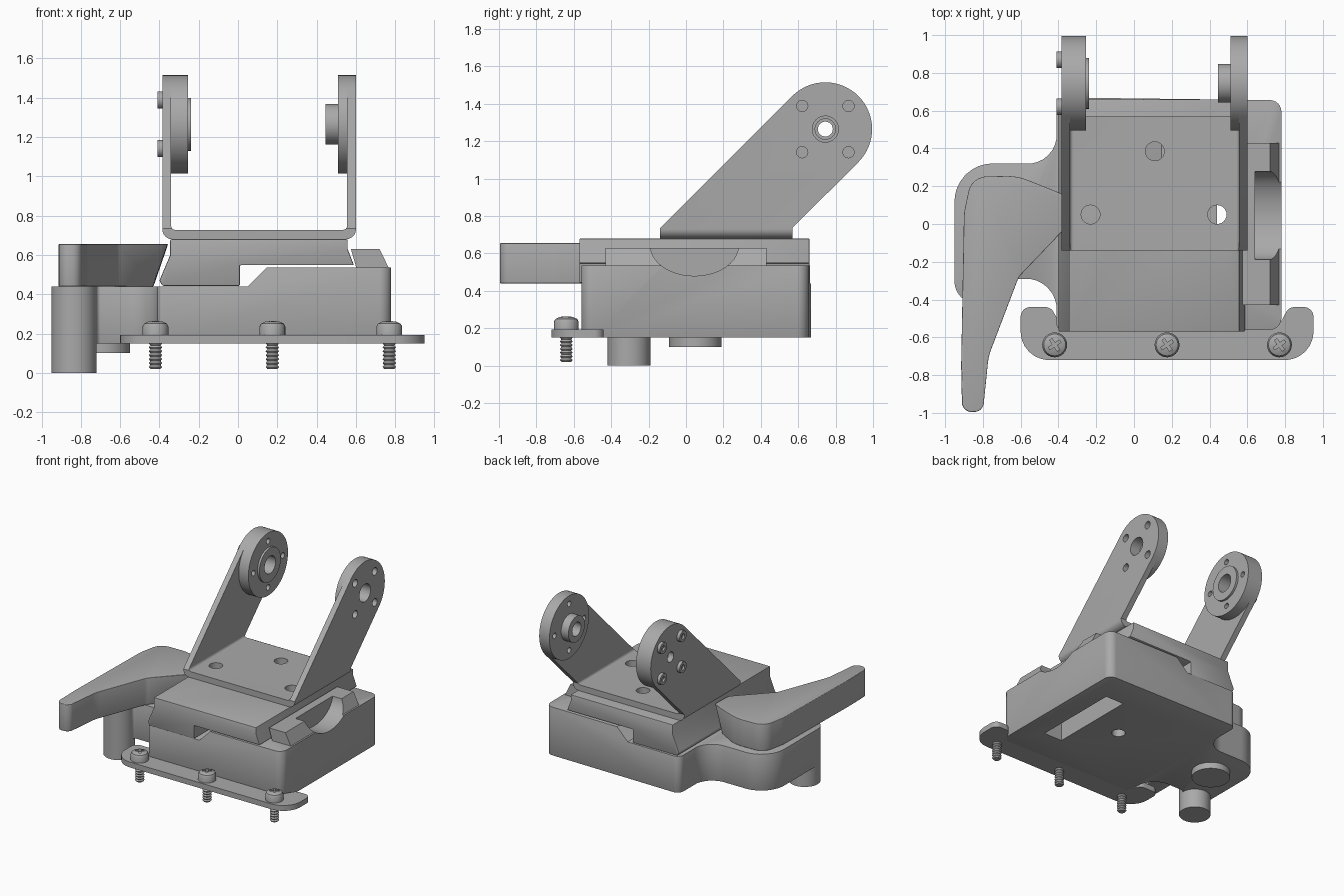
import bpy, bmesh, math
from mathutils import Vector

if "Cube" in bpy.data.objects:
    bpy.data.objects.remove(bpy.data.objects["Cube"])

metal = bpy.data.materials.new("grey metal")
metal.use_nodes = True
GREY = (0.4, 0.4, 0.4, 1)
metal.diffuse_color = GREY
metal.node_tree.nodes["Principled BSDF"].inputs["Base Color"].default_value = GREY

AXES = {"x": lambda p, d: (d, p[0], p[1]),
        "y": lambda p, d: (p[0], d, p[1]),
        "z": lambda p, d: (p[0], p[1], d)}


def finish(name, bm):
    bmesh.ops.recalc_face_normals(bm, faces=bm.faces)
    mesh = bpy.data.meshes.new(name)
    bm.to_mesh(mesh)
    bm.free()
    mesh.materials.append(metal)
    ob = bpy.data.objects.new(name, mesh)
    bpy.context.collection.objects.link(ob)
    return ob


def prism(name, pts, axis, a, b):
    """Extrude a flat outline along an axis from a to b."""
    bm = bmesh.new()
    face = bm.faces.new([bm.verts.new(AXES[axis](p, a)) for p in pts])
    new = bmesh.ops.extrude_face_region(bm, geom=[face])["geom"]
    shift = Vector(AXES[axis]((0, 0), b - a))
    bmesh.ops.translate(bm, vec=shift, verts=[g for g in new if isinstance(g, bmesh.types.BMVert)])
    return finish(name, bm)


def circle(cx, cy, r, n=48, ry=None):
    ry = ry or r
    return [(cx + r * math.cos(i * math.tau / n), cy + ry * math.sin(i * math.tau / n)) for i in range(n)]


def rounded(corners, n=8):
    """Outline with each (x, y, radius) corner filleted."""
    out = []
    for i, (x, y, r) in enumerate(corners):
        p = Vector((x, y))
        u = (Vector(corners[i - 1][:2]) - p).normalized()
        v = (Vector(corners[(i + 1) % len(corners)][:2]) - p).normalized()
        if r == 0:
            out.append((x, y))
            continue
        half = u.angle(v) / 2
        centre = p + (u + v).normalized() * r / math.sin(half)
        start = p + u * r / math.tan(half) - centre
        end = p + v * r / math.tan(half) - centre
        for k in range(n + 1):
            t = k / n
            d = (start * (1 - t) + end * t).normalized() * r
            out.append(tuple(centre + d))
    return out


def apply(ob, mod):
    bpy.ops.object.select_all(action="DESELECT")
    bpy.context.view_layer.objects.active = ob
    ob.select_set(True)
    bpy.ops.object.modifier_apply(modifier=mod.name)


def cut(ob, *tools, mode="DIFFERENCE"):
    for tool in tools:
        mod = ob.modifiers.new("cut", "BOOLEAN")
        mod.operation, mod.solver, mod.object = mode, "EXACT", tool
        apply(ob, mod)
        bpy.data.objects.remove(tool)


def bevel(ob, width, segments=3, angle=50):
    mod = ob.modifiers.new("bevel", "BEVEL")
    mod.width, mod.segments, mod.angle_limit = width, segments, math.radians(angle)
    mod.limit_method = "ANGLE"
    apply(ob, mod)


def box(x0, x1, y0, y1, z0, z1):
    return prism("cutter", [(x0, y0), (x1, y0), (x1, y1), (x0, y1)], "z", z0, z1)


def hole(axis, c, r, a, b):
    return prism("cutter", circle(*c, r, 24), axis, a, b)


# Base housing with side lobe
base = prism("base_housing", rounded([
    (.78, -.56, .06), (.78, .655, .06), (-.41, .67, .05), (-.41, .32, .15), (-.95, .32, .2),
    (-.95, -.41, .11), (-.72, -.41, .11), (-.72, -.29, .02), (-.41, -.29, .16), (-.41, -.56, .03)]),
    "z", .15, .535)
cut(base, prism("cutter", [(-1.2, .44), (.05, .44), (.15, .54), (.15, .8), (-1.2, .8)], "y", -1, 1))
bevel(base, .012, 2)
cut(base, box(.44, .6, -.3, .4, .1, .8), hole("z", (.19, .05), .05, .1, .3))

# Clamp jaw on the side, with a thumb scoop shared with the housing
jaw = prism("clamp_jaw", [(.605, .525), (.575, .63), (.72, .63), (.772, .525)], "y", -.43, .43)
for part in (base, jaw):
    cut(part, prism("cutter", circle(.045, .64, .235, 40, .16), "x", .64, .9))

# Feet below the housing
prism("pivot_cap", circle(-.69, .05, .14), "z", .1, .16)
prism("lever_post", circle(-.835, -.305, .115), "z", 0, .44)

# Sliding dovetail carriage
carriage = prism("dovetail_carriage", [
    (-.385, .443), (.01, .443), (.01, .548), (.59, .548), (.558, .63), (.558, .68),
    (-.345, .68), (-.345, .6), (-.4, .47)], "y", -.57, .66)
bevel(carriage, .006, 2)

# U bracket: bent sheet trimmed by its leaning side outline
bracket = prism("u_bracket", rounded([
    (-.385, 1.6, 0), (-.385, .68, .05), (.6, .68, .05), (.6, 1.6, 0),
    (.555, 1.6, 0), (.555, .728, .02), (-.34, .728, .02), (-.34, 1.6, 0)]), "y", -.3, 1.2)
HUB = (.745, 1.265)
arc = [(HUB[0] + .25 * math.cos(a), HUB[1] + .25 * math.sin(a))
       for a in (math.radians(-45 + 180 * i / 32) for i in range(33))]
side = [(-.14, .67), (.57, .67), (.57, .737)] + arc + [(-.14, .734)]
cut(bracket, prism("cutter", side, "x", -.6, .8), mode="INTERSECT")
for spot in ((-.23, .05), (.11, .385), (.44, .05)):
    cut(bracket, hole("z", spot, .05, .6, .9))
    cut(carriage, hole("z", spot, .05, .4, .9))

# Hub discs with raised bosses
left_disc = prism("left_hub_disc", circle(*HUB, .25, 64), "x", -.345, -.255)
right_disc = prism("right_hub_disc", circle(*HUB, .25, 64), "x", .51, .56)
left_boss = prism("left_hub_boss", circle(*HUB, .135), "x", -.26, -.238)
right_boss = prism("right_hub_boss", circle(*HUB, .103), "x", .445, .515)
cut(bracket, hole("x", HUB, .07, .5, .7), hole("x", HUB, .04, -.5, -.3))
for part, r in ((left_disc, .07), (left_boss, .07), (right_disc, .07), (right_boss, .055)):
    cut(part, hole("x", HUB, r, -.5, .7))
for k in range(4):
    a = k * math.pi / 2
    small = (HUB[0] + .185 * math.cos(a), HUB[1] + .185 * math.sin(a))
    cut(left_disc, hole("x", small, .022, -.29, -.2))
    cut(right_disc, hole("x", small, .022, .4, .54))
    a += math.pi / 4
    diag = (HUB[0] + .175 * math.cos(a), HUB[1] + .175 * math.sin(a))
    cut(bracket, hole("x", diag, .03, .55, .7))
    screw = prism("hub_screw", circle(*diag, .044, 24), "x", -.41, -.38)
    cut(screw, hole("x", diag, .02, -.5, -.395))

# Curved lever handle, undercut at the clamping end
lever = prism("lever_handle", rounded([
    (-.9, .06, .3), (-.86, .25, .1), (-.62, .255, .3), (-.355, .15, .03), (-.36, -.02, .08),
    (-.61, -.28, .1), (-.77, -.7, .3), (-.80, -.995, .05), (-.91, -.995, .05), (-.915, -.75, .5)], 6),
    "z", .44, .655)
for v in lever.data.vertices:
    if v.co.z < .5:
        v.co.x = min(v.co.x, -.43 + .1 * (v.co.x + .355))
bevel(lever, .02, 3)

# Front mounting flange
flange = prism("mounting_flange", rounded([
    (-.6, -.44, .05), (-.6, -.72, .15), (.95, -.72, .15), (.95, -.44, .05), (.82, -.44, .05),
    (.76, -.55, .04), (-.38, -.55, .04), (-.44, -.44, .05)]), "z", .15, .193)


def lathe(name, profile, x, y, n=24):
    bm = bmesh.new()
    verts = [bm.verts.new((r, 0, z)) for r, z in profile]
    edges = [bm.edges.new(pair) for pair in zip(verts, verts[1:])]
    bmesh.ops.spin(bm, geom=verts + edges, axis=(0, 0, 1), cent=(0, 0, 0),
                   angle=math.tau, steps=n, use_duplicate=False)
    bmesh.ops.remove_doubles(bm, verts=bm.verts, dist=.0005)
    bmesh.ops.translate(bm, vec=(x, y, 0), verts=bm.verts)
    return finish(name, bm)


# Threaded cross-head screws through the flange
for x in (-.42, .175, .77):
    thread = [(.034 if i % 2 else .026, .02 + .01 * i) for i in range(15)]
    head = [(.066, .185), (.066, .235), (.058, .25), (.035, .261), (0, .264)]
    screw = lathe("flange_screw", [(0, .02)] + thread + [(.03, .185)] + head, x, -.64)
    for turn in (.6, .6 + math.pi / 2):
        c, s = math.cos(turn), math.sin(turn)
        bar = [(x + u * c - v * s, -.64 + u * s + v * c)
               for u, v in ((-.035, -.008), (.035, -.008), (.035, .008), (-.035, .008))]
        cut(screw, prism("cutter", bar, "z", .24, .3))

# Smooth curved walls, keep hard edges
bpy.ops.object.select_all(action="DESELECT")
for ob in bpy.context.scene.objects:
    if ob.type == "MESH" and metal.name in ob.data.materials:
        ob.select_set(True)
        bpy.context.view_layer.objects.active = ob
bpy.ops.object.shade_smooth_by_angle(angle=math.radians(30))
